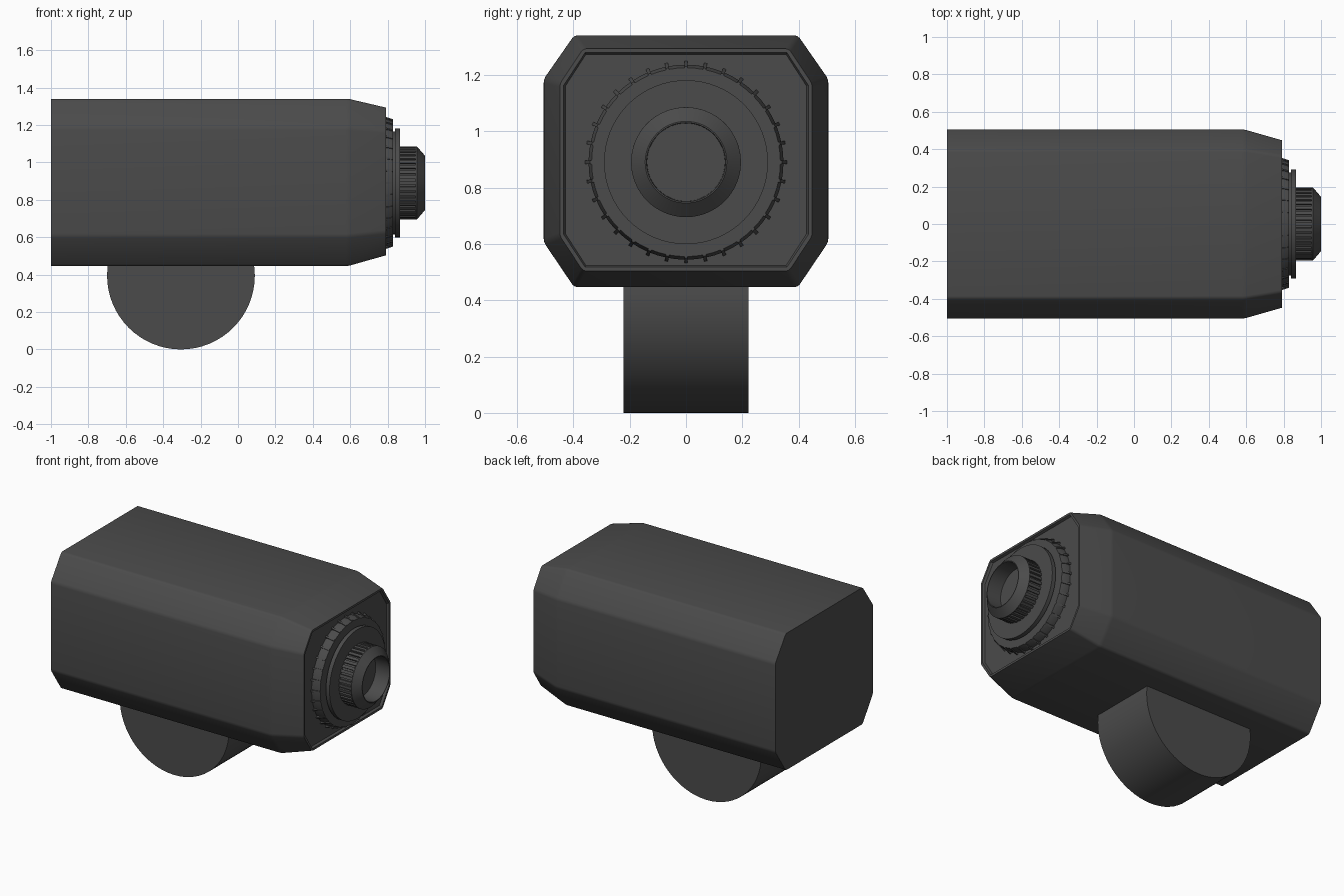
import bpy, bmesh
from math import sin, cos, pi, radians
from mathutils import Matrix, Vector

if "Cube" in bpy.data.objects:
    bpy.data.objects.remove(bpy.data.objects["Cube"])

AXIS_Z = 0.89  # height of the lens axis

mat = bpy.data.materials.new("dark_grey")
mat.diffuse_color = (0.07, 0.07, 0.07, 1)
mat.use_nodes = True
mat.node_tree.nodes["Principled BSDF"].inputs["Base Color"].default_value = mat.diffuse_color


def finish(bm, name, angle=30):
    bmesh.ops.remove_doubles(bm, verts=bm.verts, dist=1e-5)
    bmesh.ops.recalc_face_normals(bm, faces=bm.faces)
    me = bpy.data.meshes.new(name)
    bm.to_mesh(me)
    bm.free()
    me.materials.append(mat)
    ob = bpy.data.objects.new(name, me)
    bpy.context.collection.objects.link(ob)
    bpy.ops.object.select_all(action='DESELECT')
    ob.select_set(True)
    bpy.context.view_layer.objects.active = ob
    bpy.ops.object.shade_smooth_by_angle(angle=radians(angle))
    return ob


def loft(bm, rings, caps=False):
    loops = [[bm.verts.new(p) for p in ring] for ring in rings]
    n = len(loops[0])
    for a, b in zip(loops, loops[1:]):
        for i in range(n):
            j = (i + 1) % n
            bm.faces.new((a[i], a[j], b[j], b[i]))
    if caps:
        bm.faces.new(loops[0])
        bm.faces.new(loops[-1])


def octagon(x, w, top, bottom, cy, z_hi, z_lo):
    return [(x, -cy, top), (x, cy, top), (x, w, z_hi), (x, w, z_lo),
            (x, cy, bottom), (x, -cy, bottom), (x, -w, z_lo), (x, -w, z_hi)]


def lathe(name, profile, n=64):
    """Spin (x, radius) points around the lens axis, capping both ends."""
    bm = bmesh.new()
    loft(bm, [[(x, r * sin(2 * pi * i / n), AXIS_Z + r * cos(2 * pi * i / n))
               for i in range(n)] for x, r in profile], caps=True)
    return finish(bm, name)


def ribs(name, count, x0, x1, r_in, r0, r1, half):
    """Radial ribs around the lens axis, height r0 at x0 and r1 at x1."""
    bm = bmesh.new()
    for k in range(count):
        rot = Matrix.Rotation(2 * pi * k / count, 3, 'X')
        rings = []
        for x, r in ((x0, r0), (x1, r1)):
            pts = [(x, -half, r_in), (x, half, r_in), (x, half, r), (x, -half, r)]
            rings.append([rot @ Vector(p) + Vector((0, 0, AXIS_Z)) for p in pts])
        loft(bm, rings, caps=True)
    return finish(bm, name)


# Housing: chamfered box, tapered nose, recessed front panel
bm = bmesh.new()
loft(bm, [octagon(-1.0, 0.505, 1.34, 0.446, 0.397, 1.185, 0.606),
          octagon(0.59, 0.505, 1.34, 0.446, 0.397, 1.185, 0.606),
          octagon(0.79, 0.448, 1.293, 0.503, 0.365, 1.168, 0.628),
          octagon(0.79, 0.434, 1.279, 0.517, 0.358, 1.163, 0.633),
          octagon(0.775, 0.428, 1.273, 0.523, 0.355, 1.16, 0.636)], caps=True)
soft = [e for e in bm.edges
        if min(v.co.x for v in e.verts) > -0.999 and max(v.co.x for v in e.verts) < 0.6
        or min(v.co.x for v in e.verts) < 0.6 and max(v.co.x for v in e.verts) > -0.999]
bmesh.ops.bevel(bm, geom=soft, offset=0.012, segments=2, profile=0.5, affect='EDGES')
finish(bm, "housing")

# Stand: round foot lying across the underside
bm = bmesh.new()
n = 64
loft(bm, [[(-0.305 + 0.395 * sin(2 * pi * i / n), y, 0.395 - 0.395 * cos(2 * pi * i / n))
           for i in range(n)] for y in (-0.222, 0.222)], caps=True)
finish(bm, "stand")

# Lens mount: ribbed base ring and flange
lathe("base_ring", [(0.77, 0.346), (0.80, 0.346), (0.83, 0.335)])
ribs("base_ring_ribs", 32, 0.77, 0.83, 0.32, 0.36, 0.34, 0.006)
lathe("flange", [(0.82, 0.275), (0.84, 0.275), (0.84, 0.291), (0.866, 0.291)])

# Lens barrel: knurled grip, bevelled lip and hollow bore
lathe("lens_barrel", [(0.86, 0.184), (0.95, 0.184), (0.95, 0.195), (0.957, 0.195),
                      (1.0, 0.145), (1.0, 0.14), (0.90, 0.138)])
ribs("lens_grip", 40, 0.86, 0.953, 0.17, 0.195, 0.195, 0.009)
